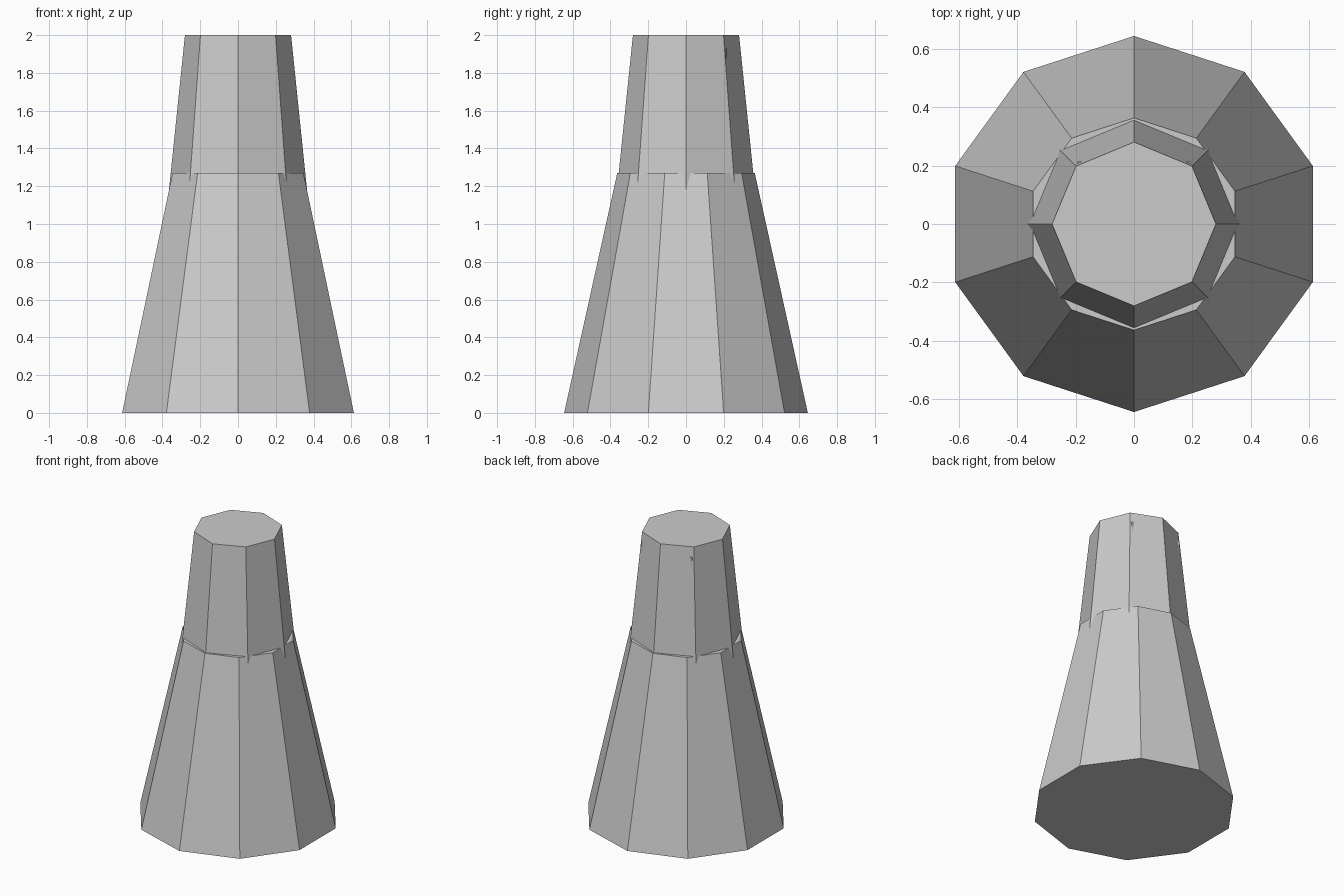
import bpy, math

if "Cube" in bpy.data.objects:
    bpy.data.objects.remove(bpy.data.objects["Cube"])


def frustum(name, sides, r_bottom, r_top, z0, z1, first_angle):
    """Flat-sided tapered column with one corner at first_angle."""
    ring = [first_angle + 2 * math.pi * i / sides for i in range(sides)]
    verts = [(r * math.cos(a), r * math.sin(a), z)
             for r, z in ((r_bottom, z0), (r_top, z1)) for a in ring]
    faces = [(i, (i + 1) % sides, sides + (i + 1) % sides, sides + i)
             for i in range(sides)]
    faces += [tuple(reversed(range(sides))), tuple(range(sides, 2 * sides))]
    mesh = bpy.data.meshes.new(name)
    mesh.from_pydata(verts, [], faces)
    obj = bpy.data.objects.new(name, mesh)
    bpy.context.collection.objects.link(obj)
    return obj


# Ten-sided flared base
frustum("flared_base", 10, 0.645, 0.364, 0.0, 1.27, math.pi / 2)

# Eight-sided neck, sunk into the base so its corners just break through
taper = 0.103
neck_bottom = 1.1
frustum("neck", 8, 0.281 + taper * (2.0 - neck_bottom), 0.281,
        neck_bottom, 2.0, 0.0)

# Inner block whose back corners barely poke out of the neck
bpy.ops.mesh.primitive_cube_add(size=1, location=(0, 0.0125, 1.565))
block = bpy.context.object
block.name = "inner_block"
block.scale = (0.39, 0.405, 0.73)
